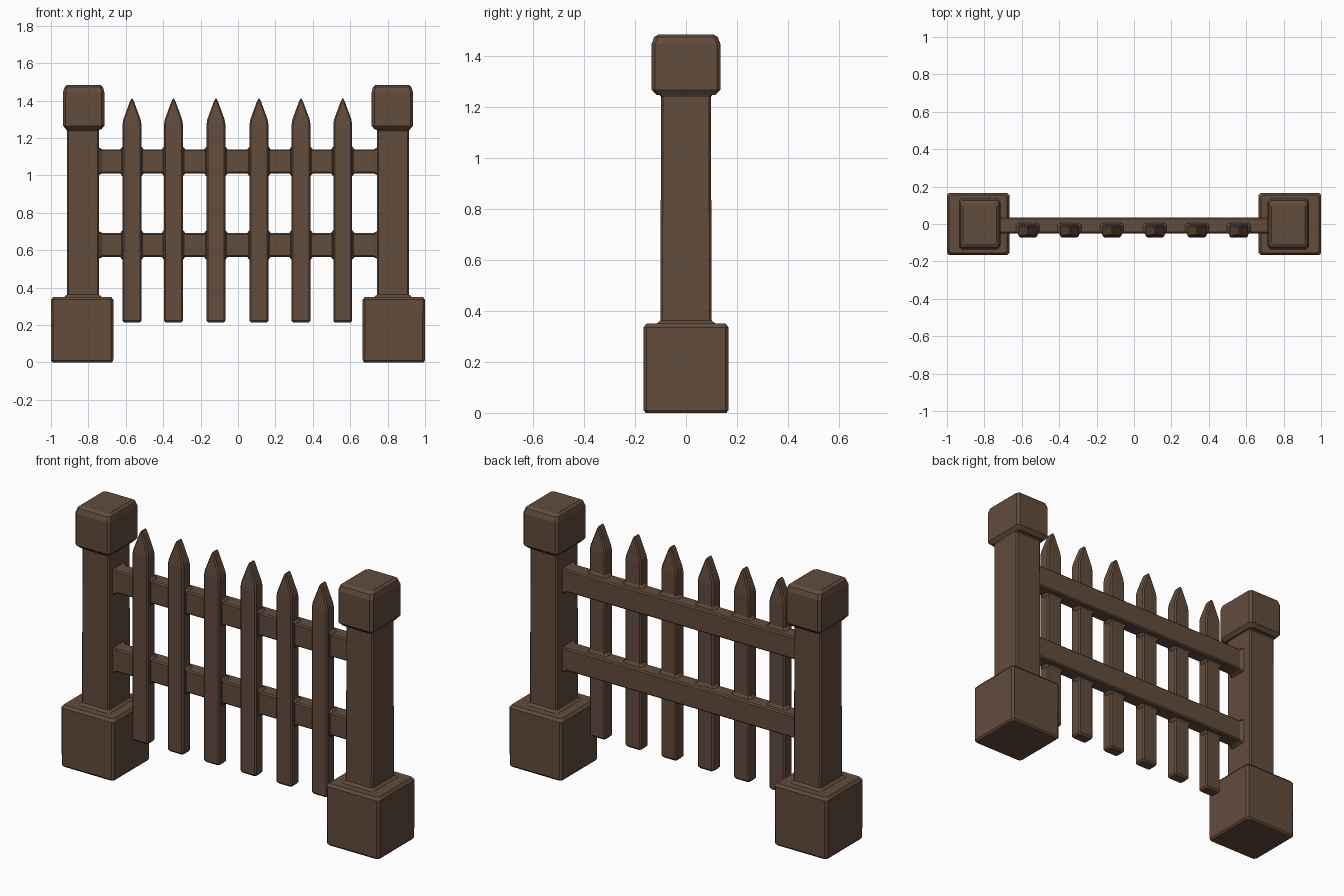
import bpy, bmesh

wood = bpy.data.materials.new("brown wood")
wood.diffuse_color = (0.122, 0.072, 0.046, 1)


def loft(name, cx, cy, rings, chamfer, along_x=False):
    """Stack chamfered rectangles (half_a, half_b, height) into a closed solid."""
    bm = bmesh.new()
    loops = []
    for a, b, h in rings:
        c = min(chamfer, a * 0.6, b * 0.6)
        pts = [(a - c, -b), (a, -b + c), (a, b - c), (a - c, b),
               (-a + c, b), (-a, b - c), (-a, -b + c), (-a + c, -b)]
        if along_x:   # a runs along y, b along z
            loops.append([bm.verts.new((h, cx + p, cy + q)) for p, q in pts])
        else:         # a runs along x, b along y
            loops.append([bm.verts.new((cx + p, cy + q, h)) for p, q in pts])
    for lo, hi in zip(loops, loops[1:]):
        for i in range(8):
            j = (i + 1) % 8
            bm.faces.new((lo[i], lo[j], hi[j], hi[i]))
    bm.faces.new(loops[0][::-1])
    bm.faces.new(loops[-1])
    bmesh.ops.recalc_face_normals(bm, faces=bm.faces)
    mesh = bpy.data.meshes.new(name)
    bm.to_mesh(mesh)
    bm.free()
    mesh.materials.append(wood)
    obj = bpy.data.objects.new(name, mesh)
    bpy.context.collection.objects.link(obj)
    return obj


# End posts: foot block, shaft with flared ends, chamfered cap
for side, label in ((-1, "left"), (1, "right")):
    loft(label + "_foot", side * 0.833, 0,
         [(0.158, 0.158, 0), (0.166, 0.166, 0.01), (0.167, 0.167, 0.335), (0.155, 0.155, 0.35)], 0.012)
    px = side * 0.829
    loft(label + "_post", px, 0,
         [(0.1, 0.115, 0.33), (0.1, 0.115, 0.35), (0.086, 0.1, 0.362),
          (0.085, 0.098, 1.238), (0.095, 0.11, 1.255), (0.095, 0.11, 1.27)], 0.008)
    loft(label + "_cap", side * 0.825, 0,
         [(0.094, 0.115, 1.245), (0.11, 0.135, 1.265), (0.11, 0.135, 1.445),
          (0.103, 0.125, 1.472), (0.09, 0.108, 1.483)], 0.014)

# Horizontal rails, slightly flared where they meet the posts
rail_heights = (0.628, 1.075)
for z, label in zip(rail_heights, ("lower", "upper")):
    loft(label + "_rail", -0.008, z,
         [(0.054, 0.073, -0.76), (0.054, 0.073, -0.742), (0.043, 0.064, -0.725),
          (0.043, 0.064, 0.725), (0.054, 0.073, 0.742), (0.054, 0.073, 0.76)], 0.007, True)

# Pointed pickets with small fillet sleeves at each rail
for i, x in enumerate((-0.567, -0.345, -0.118, 0.112, 0.337, 0.56)):
    loft(f"picket_{i + 1}", x, -0.037,
         [(0.042, 0.027, 0.213), (0.05, 0.035, 0.223), (0.05, 0.035, 1.275),
          (0.046, 0.033, 1.3), (0.011, 0.026, 1.395), (0.003, 0.02, 1.41)], 0.008)
    for z in rail_heights:
        loft(f"picket_joint_{i + 1}", x, -0.025,
             [(0.05, 0.022, z - 0.08), (0.063, 0.03, z - 0.064),
              (0.063, 0.03, z + 0.064), (0.05, 0.022, z + 0.08)], 0.01)
